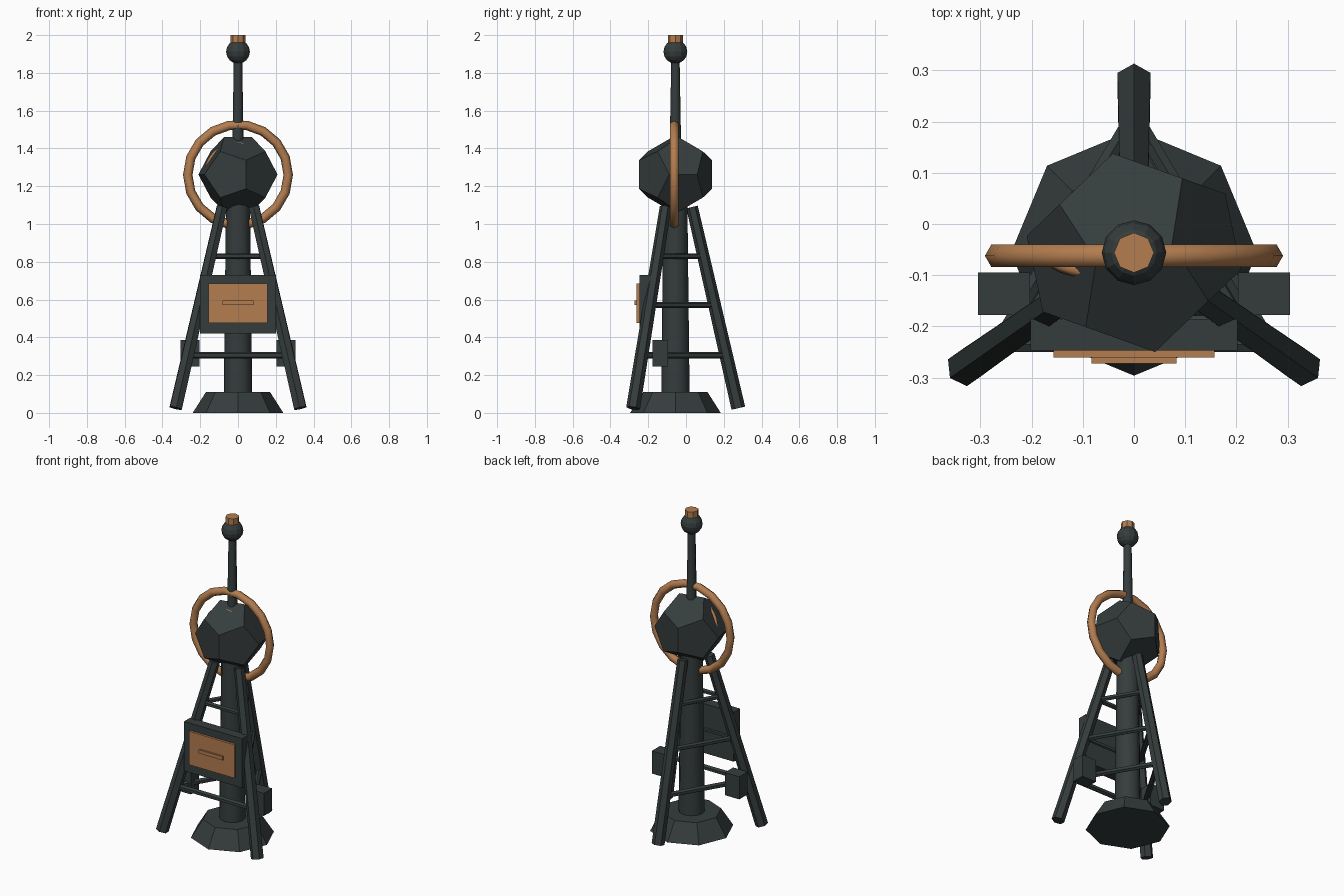
import bpy, bmesh, math
from mathutils import Vector, Matrix

if "Cube" in bpy.data.objects:
    bpy.data.objects.remove(bpy.data.objects["Cube"])

CY = -0.056  # y of the central axis


def material(name, rgb):
    m = bpy.data.materials.new(name)
    m.diffuse_color = (*rgb, 1)
    m.use_nodes = True
    m.node_tree.nodes["Principled BSDF"].inputs["Base Color"].default_value = m.diffuse_color
    return m


DARK = material("dark_iron", (0.036, 0.046, 0.046))
COPPER = material("copper", (0.45, 0.205, 0.08))


def finish(name, bm, mat):
    bmesh.ops.recalc_face_normals(bm, faces=bm.faces)
    me = bpy.data.meshes.new(name)
    bm.to_mesh(me)
    bm.free()
    me.materials.append(mat)
    ob = bpy.data.objects.new(name, me)
    bpy.context.collection.objects.link(ob)
    return ob


def smooth(ob, deg=35):
    bpy.ops.object.select_all(action='DESELECT')
    ob.select_set(True)
    bpy.context.view_layer.objects.active = ob
    bpy.ops.object.shade_smooth_by_angle(angle=math.radians(deg))


def tube(name, p, q, r1, r2, n, mat=DARK):
    """Tapered rod from p to q with n sides."""
    p, q = Vector(p), Vector(q)
    d = (q - p).normalized()
    side = d.cross(Vector((0, 0, 1)))
    side = side.normalized() if side.length > 1e-4 else Vector((1, 0, 0))
    up = side.cross(d)
    bm = bmesh.new()
    rings = []
    for c, r in ((p, r1), (q, r2)):
        rings.append([bm.verts.new(c + r * (up * math.cos(math.tau * k / n) + side * math.sin(math.tau * k / n)))
                      for k in range(n)])
    for k in range(n):
        j = (k + 1) % n
        bm.faces.new((rings[0][k], rings[0][j], rings[1][j], rings[1][k]))
    for ring in rings:
        bm.faces.new(ring)
    return finish(name, bm, mat)


def box(name, lo, hi, mat=DARK):
    lo, hi = Vector(lo), Vector(hi)
    bm = bmesh.new()
    bmesh.ops.create_cube(bm, size=1, matrix=Matrix.Translation((lo + hi) / 2) @ Matrix.Diagonal((*(hi - lo), 1)))
    return finish(name, bm, mat)


def torus(name, loc, tilt, major, minor, seg, sides):
    bpy.ops.mesh.primitive_torus_add(location=loc, rotation=(math.radians(tilt), 0, 0), major_radius=major,
                                     minor_radius=minor, major_segments=seg, minor_segments=sides)
    ob = bpy.context.object
    ob.name = name
    ob.data.materials.append(COPPER)
    smooth(ob, 65)
    return ob


# Foot plinth and column
tube("base", (0, CY, 0), (0, CY, 0.11), 0.24, 0.17, 8)
smooth(tube("column", (0, CY, 0.1), (0, CY, 1.15), 0.075, 0.063, 12))

# Faceted core: dodecahedron from its standard coordinates
phi = (1 + 5 ** 0.5) / 2
pts = [(x, y, z) for x in (-1, 1) for y in (-1, 1) for z in (-1, 1)]
for a in (-1, 1):
    for b in (-1, 1):
        pts += [(a / phi, 0, b * phi), (0, a * phi, b / phi), (a * phi, b / phi, 0)]
bm = bmesh.new()
for p in pts:
    bm.verts.new(Vector(p) * 0.212 / 3 ** 0.5)
bmesh.ops.convex_hull(bm, input=bm.verts)
bmesh.ops.dissolve_limit(bm, angle_limit=0.05, verts=bm.verts, edges=bm.edges)
core = finish("faceted_core", bm, DARK)
core.location = (0, CY, 1.262)
core.rotation_euler.z = math.radians(12)

# Large halo ring, and inner ring just breaking through the core
torus("halo_ring", (0, -0.062, 1.26), 90, 0.266, 0.025, 18, 6)
torus("inner_ring", (-0.007, CY - 0.002, 1.267), 105.5, 0.158, 0.014, 32, 6)

# Mast, ball and cap
smooth(tube("mast", (0, CY, 1.42), (0, CY, 1.88), 0.03, 0.022, 8), 50)
bm = bmesh.new()
bmesh.ops.create_uvsphere(bm, u_segments=12, v_segments=8, radius=0.063,
                          matrix=Matrix.Translation((0, CY, 1.912)))
finish("mast_ball", bm, DARK)
tube("mast_cap", (0, CY, 1.95), (0, CY, 2.0), 0.039, 0.039, 8, COPPER)

# Tripod legs
legs = [((-0.33, -0.28, 0.025), (-0.085, -0.108, 1.09)),
        ((0.33, -0.28, 0.025), (0.085, -0.108, 1.09)),
        ((0, 0.277, 0.025), (0, 0.032, 1.09))]
for i, (foot, top) in enumerate(legs):
    tube(f"leg_{i + 1}", foot, top, 0.037, 0.031, 6)

# Cross rungs between neighbouring legs
for z, r in ((0.305, 0.017), (0.57, 0.016), (0.83, 0.015)):
    t = (z - 0.025) / 1.065
    at = [Vector(f).lerp(Vector(q), t) for f, q in legs]
    for i in range(3):
        tube(f"rung_{i + 1}", at[i], at[(i + 1) % 3], r, r, 6)

# Front cabinet with copper drawer and handle
box("cabinet", (-0.202, -0.247, 0.42), (0.202, -0.185, 0.73))
box("drawer_front", (-0.157, -0.261, 0.475), (0.157, -0.245, 0.685), COPPER)
box("drawer_handle", (-0.083, -0.272, 0.571), (0.083, -0.259, 0.594), COPPER)

# Side boxes on the front legs
for s, name in ((-1, "left"), (1, "right")):
    xs = sorted((s * 0.203, s * 0.304))
    box(f"side_box_{name}", (xs[0], -0.178, 0.245), (xs[1], -0.095, 0.387))
